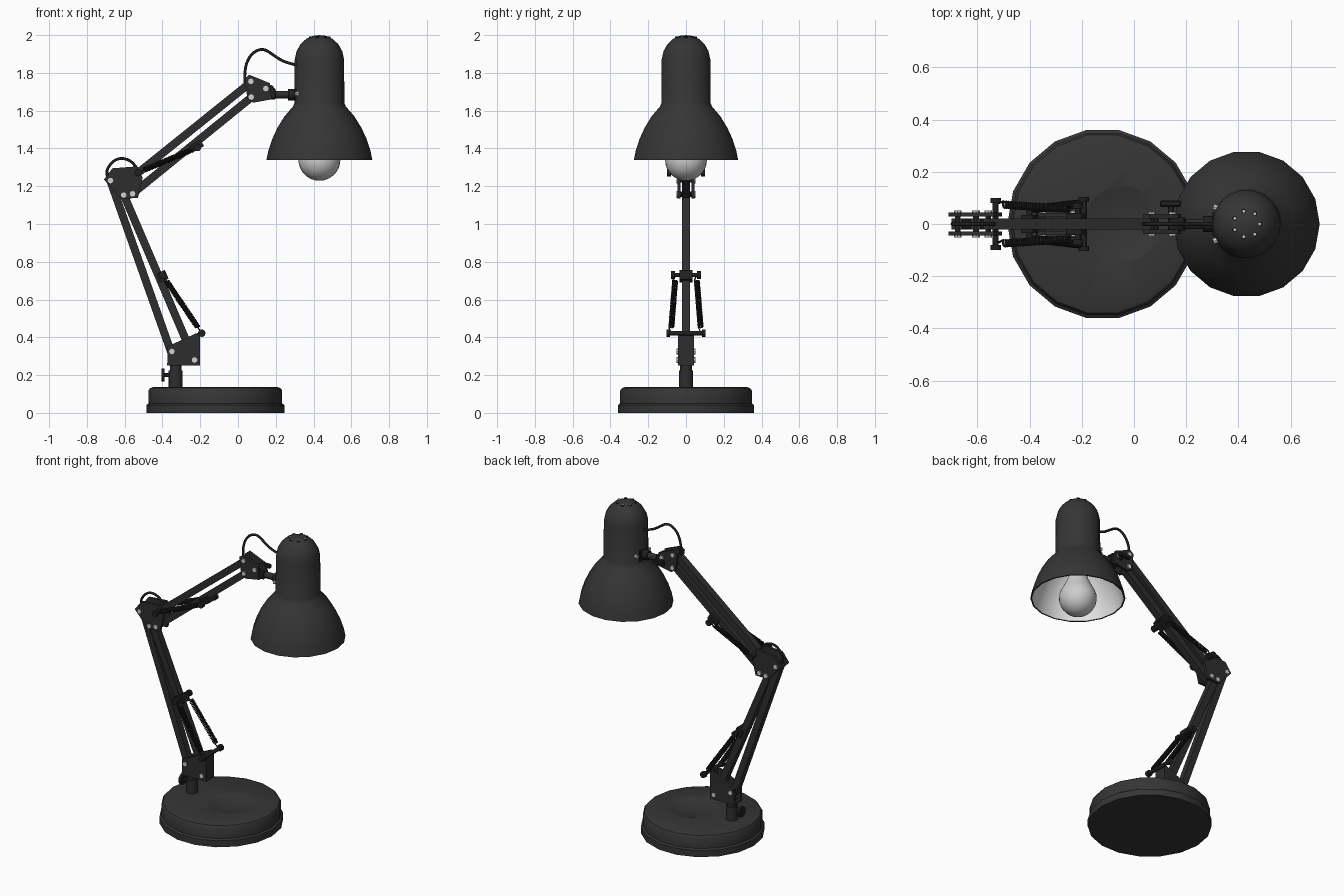
import bpy, bmesh, math
from mathutils import Vector, Matrix

if "Cube" in bpy.data.objects:
    bpy.data.objects.remove(bpy.data.objects["Cube"])


def material(name, c):
    m = bpy.data.materials.new(name)
    m.diffuse_color = (c, c, c, 1)
    m.use_nodes = True
    m.node_tree.nodes["Principled BSDF"].inputs["Base Color"].default_value = m.diffuse_color
    return m


BODY = material("charcoal_paint", 0.036)
ARM = material("dark_arm_paint", 0.027)
BLACK = material("black_hardware", 0.014)
SILVER = material("pale_rivet", 0.65)
WHITE = material("white_lining", 0.78)
GLASS = material("frosted_bulb", 0.62)


def finish(name, bm, *mats, angle=35):
    bmesh.ops.remove_doubles(bm, verts=bm.verts, dist=1e-5)
    bmesh.ops.recalc_face_normals(bm, faces=bm.faces)
    me = bpy.data.meshes.new(name)
    bm.to_mesh(me)
    bm.free()
    for m in mats:
        me.materials.append(m)
    me.polygons.foreach_set("use_smooth", [True] * len(me.polygons))
    me.set_sharp_from_angle(angle=math.radians(angle))
    ob = bpy.data.objects.new(name, me)
    bpy.context.collection.objects.link(ob)
    return ob


def lathe(name, profile, centre, segs, *mats, second_from=None, second_to=None):
    """Revolve (radius, z) points about a vertical axis."""
    bm = bmesh.new()
    rings = []
    for r, z in profile:
        rings.append([bm.verts.new((centre[0] + r * math.cos(a), centre[1] + r * math.sin(a), z))
                      for a in (2 * math.pi * k / segs for k in range(segs))])
    for i, (a, b) in enumerate(zip(rings, rings[1:])):
        for k in range(segs):
            n = (k + 1) % segs
            f = bm.faces.new((a[k], a[n], b[n], b[k]))
            if second_from is not None and second_from <= i:
                f.material_index = 1
    return finish(name, bm, *mats)


def rod(name, a, b, r, mat, segs=12, r2=None):
    """Cylinder between two points."""
    a, b = Vector(a), Vector(b)
    d = b - a
    M = Matrix.Translation((a + b) / 2) @ d.to_track_quat('Z', 'Y').to_matrix().to_4x4()
    bm = bmesh.new()
    bmesh.ops.create_cone(bm, cap_ends=True, segments=segs, radius1=r,
                          radius2=r if r2 is None else r2, depth=d.length, matrix=M)
    return finish(name, bm, mat)


def slab(name, pts, y0, y1, mat, bevel=0.0):
    """Extrude an (x, z) outline between two y values."""
    bm = bmesh.new()
    f = bm.faces.new([bm.verts.new((x, y0, z)) for x, z in pts])
    ext = bmesh.ops.extrude_face_region(bm, geom=[f])
    bmesh.ops.translate(bm, vec=(0, y1 - y0, 0),
                        verts=[v for v in ext["geom"] if isinstance(v, bmesh.types.BMVert)])
    if bevel:
        bmesh.ops.bevel(bm, geom=bm.edges[:], offset=bevel, segments=1, affect='EDGES')
    return finish(name, bm, mat)


def bar(name, a, b, width, half_y, mat):
    """Rectangular bar between two (x, z) points."""
    a, b = Vector(a), Vector(b)
    d = (b - a).normalized()
    n = Vector((-d.y, d.x)) * width / 2
    return slab(name, [a + n, b + n, b - n, a - n], -half_y, half_y, mat)


def wire(name, pts, r, mat, kind='POLY', res=2):
    cu = bpy.data.curves.new(name, 'CURVE')
    cu.dimensions = '3D'
    cu.bevel_depth = r
    cu.bevel_resolution = res
    cu.use_fill_caps = True
    s = cu.splines.new(kind)
    s.points.add(len(pts) - 1)
    for p, q in zip(s.points, pts):
        p.co = (*q, 1)
    if kind == 'NURBS':
        s.use_endpoint_u = True
        s.order_u = 3
        s.resolution_u = 6
    cu.materials.append(mat)
    ob = bpy.data.objects.new(name, cu)
    bpy.context.collection.objects.link(ob)


def spring(name, a, b, r, turns):
    """Coil with straight hooks at both ends."""
    a, b = Vector(a), Vector(b)
    rot = (b - a).to_track_quat('Z', 'Y')
    n = turns * 8
    pts = [a]
    for i in range(n + 1):
        t = 2 * math.pi * i / 8
        pts.append(a.lerp(b, 0.1 + 0.8 * i / n) + rot @ Vector((r * math.cos(t), r * math.sin(t), 0)))
    wire(name, pts + [b], 0.0042, BLACK, res=0)


def rivet(x, z, half_y):
    rod("rivet_pin", (x, -half_y, z), (x, half_y, z), 0.011, BLACK)
    for s in (-1, 1):
        rod("rivet_head", (x, s * half_y, z), (x, s * (half_y + 0.007), z), 0.015, SILVER, 8)


def bracket(name, pts, half_y, rivets):
    """Pair of side plates joined by rivets."""
    for s in (-1, 1):
        slab(name + "_plate", pts, s * (half_y - 0.016), s * half_y, ARM)
    for x, z in rivets:
        rivet(x, z, half_y)


def spring_pair(name, low, high, y_low, y_high, turns):
    """Two cross rods with knobs, and a coil on each side."""
    for (x, z), y, r in ((low, y_low, 0.012), (high, y_high, 0.011)):
        rod(name + "_cross_rod", (x, -y - 0.01, z), (x, y + 0.01, z), r, BLACK)
        for s in (-1, 1):
            rod(name + "_knob", (x, s * (y + 0.004), z), (x, s * (y + 0.024), z), 0.02, BLACK, 12)
    for s in (-1, 1):
        spring(name, (low[0], s * y_low, low[1]), (high[0], s * y_high, high[1]), 0.013, turns)


# Weighted base with a shallow dish
base = lathe("base", [(0, 0), (.365, 0), (.365, .042), (.354, .05), (.354, .118), (.345, .131),
                      (.328, .137), (0, .137)], (-.12, 0), 18, BODY)
bm = bmesh.new()
R = 0.5
bmesh.ops.create_uvsphere(bm, u_segments=48, v_segments=64, radius=R,
                          matrix=Matrix.Translation((-.045, 0, .137 + math.sqrt(R * R - .145 ** 2))))
cutter = finish("dish_cutter", bm, BODY)
cutter.hide_render = True
cutter.hide_viewport = True
cut = base.modifiers.new("dish", 'BOOLEAN')
cut.object = cutter
cut.operation = 'DIFFERENCE'

# Post and clamp screw
rod("post", (-.33, 0, .13), (-.33, 0, .225), .037, ARM, 16)
rod("post_neck", (-.33, 0, .22), (-.33, 0, .27), .031, ARM, 16)
rod("clamp_screw", (-.395, 0, .2), (-.33, 0, .2), .01, BLACK)
rod("clamp_screw_head", (-.405, 0, .2), (-.388, 0, .2), .034, BLACK, 12)

# Lower bracket, with floor and back wall
bracket("lower_bracket", [(-.375, .25), (-.2, .25), (-.2, .425), (-.225, .42), (-.372, .352)], .042,
        [(-.35, .325), (-.23, .28)])
slab("lower_bracket_floor", [(-.375, .25), (-.2, .25), (-.2, .263), (-.375, .263)], -.04, .04, ARM)
slab("lower_bracket_wall", [(-.212, .25), (-.2, .25), (-.2, .42), (-.212, .42)], -.04, .04, ARM)

# Parallel arm bars
bar("lower_arm_back", (-.35, .31), (-.678, 1.235), .042, .022, ARM)
bar("lower_arm_front", (-.226, .27), (-.607, 1.16), .042, .022, ARM)
bar("upper_arm_bottom", (-.565, 1.155), (.08, 1.678), .042, .022, ARM)
bar("upper_arm_top", (-.54, 1.262), (.078, 1.758), .042, .022, ARM)

# Elbow and head brackets
bracket("elbow_bracket", [(-.71, 1.235), (-.665, 1.295), (-.535, 1.305), (-.505, 1.245),
                          (-.53, 1.137), (-.62, 1.135)], .044,
        [(-.675, 1.23), (-.605, 1.153), (-.558, 1.16)])
bracket("head_bracket", [(.035, 1.77), (.06, 1.79), (.17, 1.745), (.178, 1.66), (.08, 1.642),
                         (.05, 1.66)], .038, [(.068, 1.755), (.07, 1.672), (.147, 1.717)])

# Tension springs
spring_pair("lower_spring", (-.192, .422), (-.4, .73), .08, .055, 30)
spring_pair("upper_spring", (-.53, 1.272), (-.215, 1.405), .076, .056, 30)
bar("lower_spring_clamp", (-.39, .7), (-.41, .747), .05, .034, BLACK)
bar("upper_spring_clamp", (-.25, 1.395), (-.19, 1.43), .04, .04, BLACK)

# Head joint: tilt knob, swivel collar, stem and shade mount
rod("tilt_bolt", (.142, 0, 1.7), (.142, .075, 1.7), .012, BLACK)
slab("tilt_knob", [(.1, 1.69), (.18, 1.69), (.18, 1.715), (.1, 1.715)], .066, .09, BLACK, .004)
slab("swivel_block", [(.13, 1.66), (.2, 1.66), (.2, 1.71), (.18, 1.735), (.13, 1.735)],
     -.024, .024, BLACK, .004)
rod("stem", (.18, 0, 1.685), (.31, 0, 1.685), .02, ARM, 12)
rod("stem_collar", (.265, 0, 1.685), (.31, 0, 1.685), .03, BLACK, 12)
slab("shade_mount", [(.3, 1.65), (.33, 1.65), (.33, 1.72), (.3, 1.72)], -.045, .045, BLACK)
for s in (-1, 1):
    rod("mount_screw", (.325, s * .06, 1.69), (.303, s * .066, 1.69), .012, SILVER, 8)

# Shade: outer skin, rim, then pale lining
C = (.431, 0)
outer = [(0, 2.0), (.035, 1.996), (.07, 1.98), (.1, 1.952), (.121, 1.915), (.131, 1.87), (.132, 1.64),
         (.14, 1.622), (.185, 1.57), (.222, 1.51), (.25, 1.45), (.27, 1.39), (.28, 1.34)]
inner = [(max(r - .009, 0), z - (.01 if z > 1.85 else 0)) for r, z in reversed(outer)]
lathe("shade", outer + inner, C, 18, BODY, WHITE, second_from=len(outer))
for k in range(7):
    a = 2 * math.pi * k / 7
    x, y = C[0] + .05 * math.cos(a), .05 * math.sin(a)
    rod("vent_hole", (x, y, 1.985), (x, y, 1.992), .010, BLACK, 8)
    rod("vent_glint", (x, y, 1.985), (x, y, 1.993), .005, SILVER, 8)

# Bulb and socket
bulb = [(.111 * math.sin(t), 1.34 - .111 * math.cos(t)) for t in (math.pi * i / 16 for i in range(12))]
lathe("bulb", bulb + [(.06, 1.47), (.048, 1.54), (.045, 1.62)], C, 24, GLASS)
lathe("socket", [(0, 1.59), (.055, 1.59), (.055, 1.75), (0, 1.75)], C, 16, WHITE)

# Cable loops at the head and elbow
wire("head_cable", [(.04, 0, 1.72), (.03, 0, 1.80), (.06, 0, 1.895), (.13, 0, 1.935), (.2, 0, 1.885),
                    (.25, 0, 1.855), (.31, 0, 1.842)], .0075, BLACK, 'NURBS')
wire("elbow_cable", [(-.66, 0, 1.2), (-.71, 0, 1.26), (-.665, 0, 1.335), (-.61, 0, 1.352),
                     (-.55, 0, 1.325), (-.52, 0, 1.27)], .0075, BLACK, 'NURBS')
